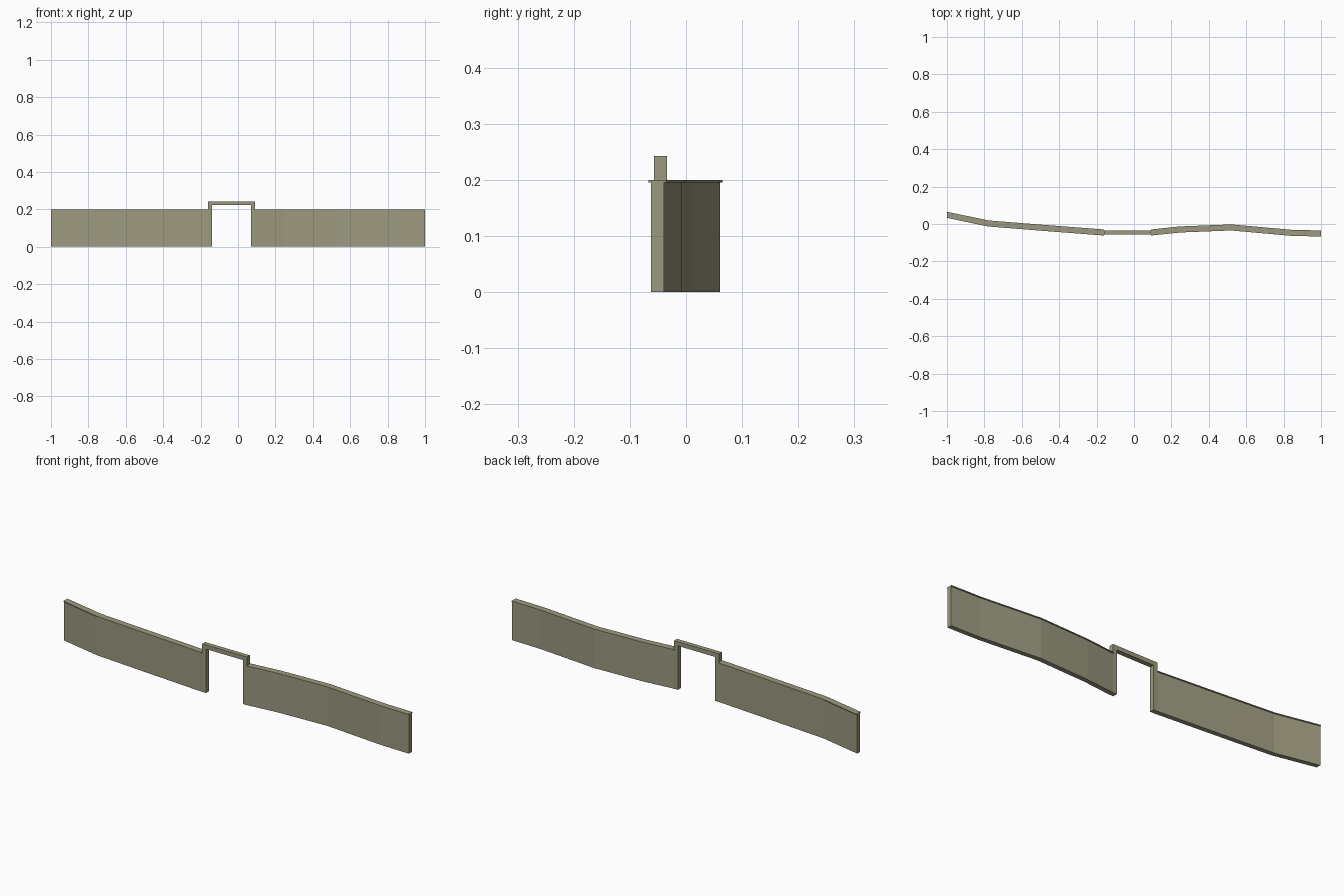
import bpy
from mathutils import Vector

if "Cube" in bpy.data.objects:
    bpy.data.objects.remove(bpy.data.objects["Cube"])

stone = bpy.data.materials.new("weathered grey stone")
stone.diffuse_color = (0.335, 0.32, 0.215, 1)
stone.use_nodes = True
stone.node_tree.nodes["Principled BSDF"].inputs["Base Color"].default_value = stone.diffuse_color

H, W, C, T = 0.2, 0.0118, 0.0162, 0.0045   # wall height, half widths of wall and coping, coping thickness


def make(name, verts, faces):
    me = bpy.data.meshes.new(name)
    me.from_pydata(verts, [], faces)
    me.materials.append(stone)
    ob = bpy.data.objects.new(name, me)
    bpy.context.collection.objects.link(ob)
    return ob


def sweep(name, path, profile):
    """Sweep a closed (offset, z) profile along a ground path with mitred bends."""
    pts = [Vector(p) for p in path]
    n, m = len(profile), len(pts)
    verts = []
    for i, p in enumerate(pts):
        dirs = []
        if i > 0:
            dirs.append((p - pts[i - 1]).normalized())
        if i < m - 1:
            dirs.append((pts[i + 1] - p).normalized())
        d = sum(dirs, Vector((0, 0))).normalized()
        # end sections are cut straight across x
        side = Vector((0, 1)) if i in (0, m - 1) else Vector((-d.y, d.x))
        for o, z in profile:
            verts.append((p.x + side.x * o, p.y + side.y * o, z))
    faces = [(i * n + j, i * n + (j + 1) % n, (i + 1) * n + (j + 1) % n, (i + 1) * n + j)
             for i in range(m - 1) for j in range(n)]
    faces += [tuple(range(n))[::-1], tuple((m - 1) * n + j for j in range(n))]
    return make(name, verts, faces)


# walls with a thin overhanging coping
section = [(-W, 0), (-W, H - T), (-C, H - T), (-C, H), (C, H), (C, H - T), (W, H - T), (W, 0)]
sweep("left_wall", [(-1, 0.049), (-0.78, 0.003), (-0.48, -0.021), (-0.16, -0.0455)], section)
sweep("right_wall", [(0.09, -0.0455), (0.25, -0.029), (0.52, -0.0185), (0.84, -0.047), (1, -0.051)], section)

# gate frame: two jambs and a lintel as one extruded outline
outline = [(-0.16, 0), (-0.16, 0.243), (0.09, 0.243), (0.09, 0),
           (0.069, 0), (0.069, 0.222), (-0.139, 0.222), (-0.139, 0)]
k = len(outline)
verts = [(x, y, z) for y in (-0.0455 - W, -0.0455 + W) for x, z in outline]
quads = [(0, 1, 6, 7), (1, 2, 5, 6), (2, 3, 4, 5)]
faces = quads + [tuple(v + k for v in reversed(q)) for q in quads]
faces += [(i, i + k, (i + 1) % k + k, (i + 1) % k) for i in range(k)]
make("gate_frame", verts, faces)

# consistent outward normals
import bmesh
for ob in bpy.context.collection.objects:
    bm = bmesh.new()
    bm.from_mesh(ob.data)
    bmesh.ops.recalc_face_normals(bm, faces=bm.faces)
    bm.to_mesh(ob.data)
    bm.free()
